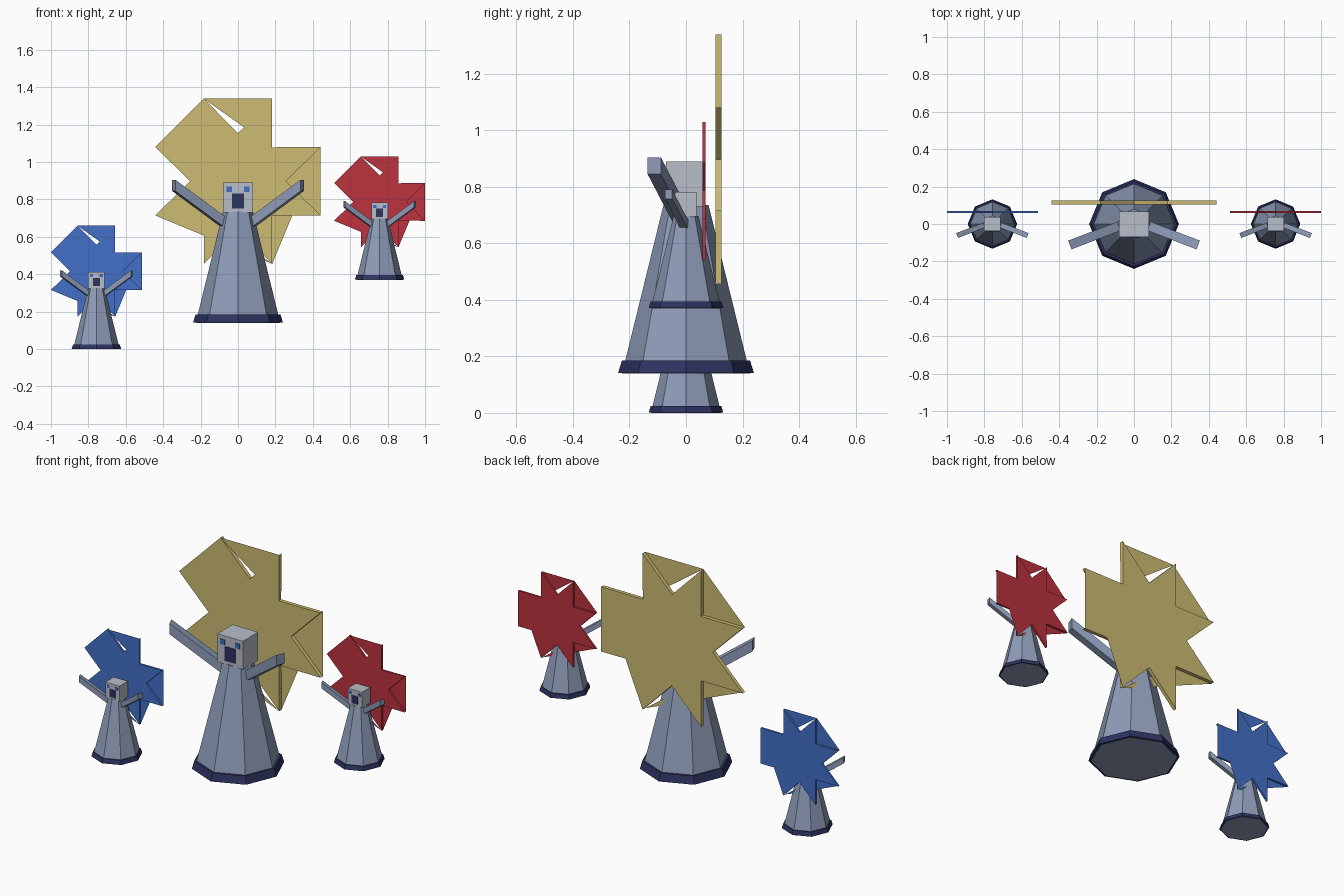
import bpy, bmesh, math
from mathutils import Vector, Matrix

cube = bpy.data.objects.get("Cube")
if cube:
    bpy.data.objects.remove(cube)


def material(name, rgb):
    """Flat colour given as 0-255 display values, stored linear."""
    lin = [((c / 255 + 0.055) / 1.055) ** 2.4 for c in rgb]
    m = bpy.data.materials.new(name)
    m.use_nodes = True
    m.diffuse_color = (*lin, 1)
    bsdf = m.node_tree.nodes["Principled BSDF"]
    bsdf.inputs["Base Color"].default_value = (*lin, 1)
    return m


ROBE = material("robe_grey_blue", (142, 156, 184))
HEAD = material("head_grey", (184, 189, 200))
NAVY = material("navy", (45, 51, 97))
BLUE = material("blue", (68, 112, 200))
RED = material("red", (188, 50, 62))
GOLD = material("gold", (205, 188, 114))


def finish(bm, name, mat, xf):
    bmesh.ops.transform(bm, matrix=xf, verts=bm.verts)
    mesh = bpy.data.meshes.new(name)
    bm.to_mesh(mesh)
    bm.free()
    mesh.materials.append(mat)
    obj = bpy.data.objects.new(name, mesh)
    bpy.context.collection.objects.link(obj)


def box(name, lo, hi, mat, xf):
    bm = bmesh.new()
    bmesh.ops.create_cube(bm, size=1)
    lo, hi = Vector(lo), Vector(hi)
    for v in bm.verts:
        v.co = (lo + hi) / 2 + v.co * (hi - lo)
    finish(bm, name, mat, xf)


def tower(name, r_low, r_top, z_low, z_top, mat, xf):
    """Eight-sided tapered column."""
    bm = bmesh.new()
    bmesh.ops.create_cone(bm, cap_ends=True, segments=8, radius1=r_low,
                          radius2=r_top, depth=z_top - z_low)
    bmesh.ops.translate(bm, verts=bm.verts, vec=(0, 0, (z_low + z_top) / 2))
    finish(bm, name, mat, xf)


def arm(name, side, xf):
    """Raised beam with upright ends: sheared upward, swung forward."""
    bm = bmesh.new()
    bmesh.ops.create_cube(bm, size=1)
    yaw = math.radians(21)
    for v in bm.verts:
        u = 0.165 + v.co.x * 0.33
        w = v.co.y * 0.05
        v.co = (side * (0.035 + u * math.cos(yaw) + w * math.sin(yaw)),
                0.006 - u * math.sin(yaw) + w * math.cos(yaw),
                0.507 + u * 0.69 + v.co.z * 0.06)
    bmesh.ops.recalc_face_normals(bm, faces=bm.faces)
    finish(bm, name, ROBE, xf)


def star(name, mat, xf):
    """Eight-pointed backdrop plate; some notches are webbed on one face."""
    bm = bmesh.new()
    centre_z, outer, inner = 0.757, 0.478, 0.257

    def ring(y):
        verts = []
        for k in range(16):
            r = outer if k % 2 else inner
            a = math.radians(22.5 * k)
            verts.append(bm.verts.new((r * math.cos(a), y, centre_z + r * math.sin(a))))
        return verts, bm.verts.new((0, y, centre_z))

    front, front_mid = ring(0.105)
    back, back_mid = ring(0.126)
    for k in range(0, 16, 2):
        n = (k + 2) % 16
        bm.faces.new((front_mid, front[k], front[k + 1], front[n]))
        bm.faces.new((back_mid, back[n], back[k + 1], back[k]))
    for k in range(16):
        n = (k + 1) % 16
        bm.faces.new((front[k], back[k], back[n], front[n]))
    # webs across notches
    for a, b, c in ((5, 6, 7), (5, 2, 3), (9, 10, 13)):
        bm.faces.new((front[a], front[b], front[c]))
    for a, b, c in ((1, 0, 15), (1, 14, 13)):
        bm.faces.new((back[a], back[b], back[c]))
    finish(bm, name, mat, xf)


def figure(label, x, z, scale, star_mat):
    xf = Matrix.Translation((x, 0, z)) @ Matrix.Scale(scale, 4)
    # robe and hem
    tower(label + "_robe", 0.226, 0.08, 0, 0.595, ROBE, xf)
    tower(label + "_hem", 0.24, 0.227, 0.002, 0.045, NAVY, xf)
    # head and face
    box(label + "_head", (-0.08, -0.07, 0.59), (0.08, 0.066, 0.75), HEAD, xf)
    box(label + "_mouth", (-0.033, -0.074, 0.612), (0.033, -0.068, 0.692), NAVY, xf)
    for side, word in ((1, "left"), (-1, "right")):
        ex = side * 0.047
        box(f"{label}_{word}_eye", (ex - 0.015, -0.074, 0.7),
            (ex + 0.015, -0.068, 0.728), BLUE, xf)
        arm(f"{label}_{word}_arm", side, xf)
    star(label + "_star", star_mat, xf)


figure("large_figure", 0, 0.14, 1, GOLD)
figure("right_figure", -0.757, 0, 0.55, BLUE)
figure("left_figure", 0.757, 0.37, 0.55, RED)
